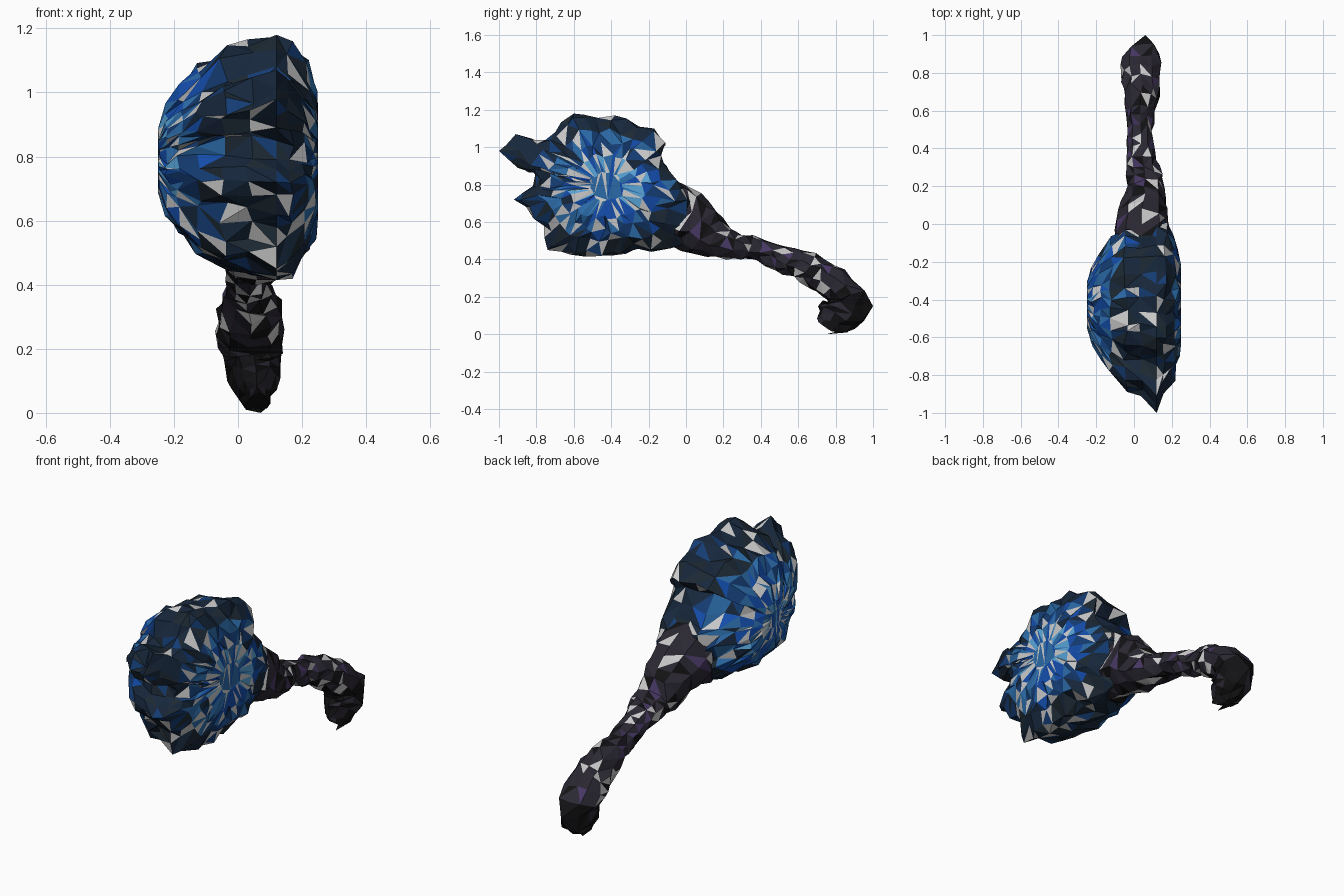
import bpy, bmesh, math, random
from mathutils import Vector

if "Cube" in bpy.data.objects:
    bpy.data.objects.remove(bpy.data.objects["Cube"])

random.seed(7)


def material(name, rgb):
    m = bpy.data.materials.new(name)
    m.diffuse_color = (*rgb, 1)
    m.use_nodes = True
    m.node_tree.nodes["Principled BSDF"].inputs["Base Color"].default_value = m.diffuse_color
    return m


grey = material("pale_grey", (0.52, 0.52, 0.52))
navy = material("navy", (0.008, 0.02, 0.044))
slate = material("slate", (0.012, 0.022, 0.034))
deep = material("deep_blue", (0.007, 0.045, 0.17))
royal = material("royal_blue", (0.007, 0.075, 0.42))
steel = material("steel_blue", (0.025, 0.15, 0.4))
sky = material("sky_blue", (0.1, 0.38, 0.7))
black = material("black", (0.006, 0.006, 0.007))
char = material("charcoal", (0.024, 0.021, 0.033))
violet = material("violet", (0.065, 0.04, 0.13))


def jit(a):
    return random.uniform(-a, a)


def loft(name, rings, palette, pick):
    """Skin equal rings with triangles, close both ends, colour by facet."""
    bm = bmesh.new()
    loops = [[bm.verts.new(p) for p in r] for r in rings]
    n = len(loops[0])
    for a, b in zip(loops, loops[1:]):
        for i in range(n):
            j = (i + 1) % n
            q = (a[i], a[j], b[j], b[i])
            k = random.choice((0, 1))
            bm.faces.new((q[k], q[k + 1], q[k + 2]))
            bm.faces.new((q[k], q[k + 2], q[(k + 3) % 4]))
    caps = [bm.faces.new(loops[0]), bm.faces.new(loops[-1])]
    bmesh.ops.triangulate(bm, faces=caps)
    bmesh.ops.recalc_face_normals(bm, faces=bm.faces)
    for f in bm.faces:
        f.material_index = palette.index(pick(f.calc_center_median()))
    me = bpy.data.meshes.new(name)
    bm.to_mesh(me)
    bm.free()
    for m in palette:
        me.materials.append(m)
    ob = bpy.data.objects.new(name, me)
    bpy.context.collection.objects.link(ob)
    return ob


# Head: ragged side outline (y, z), scaled through the thickness
outline = [(-1.0, .98), (-.91, 1.07), (-.75, 1.04), (-.6, 1.18), (-.38, 1.17),
           (-.25, 1.11), (-.17, 1.1), (-.11, 1.01), (-.17, .96), (-.07, .83),
           (.04, .7), (-.02, .48), (-.4, .42), (-.74, .45), (-.76, .58),
           (-.92, .72), (-.8, .79), (-.78, .85), (-.9, .89)]
cy, cz = -.42, .79
pts = []
for a, b in zip(outline, outline[1:] + outline[:1]):
    a, b = Vector(a), Vector(b)
    steps = max(1, round((b - a).length / .075))
    for i in range(steps):
        p = a.lerp(b, i / steps)
        if i:
            p += Vector((jit(.02), jit(.02)))
        pts.append(p)

levels = [(-.25, .12), (-.247, .26), (-.22, .44), (-.18, .6), (-.12, .76),
          (-.045, .9), (.035, .95), (.12, 1.0), (.165, .95), (.21, .78),
          (.235, .62), (.25, .44), (.25, .2)]
rings = []
for x, s in levels:
    a = 0 if s == 1 else .02 * min(1, s * 1.5)
    k = 1 if s == 1 else .6      # spikes soften into an ellipse off the rim
    ring = []
    for p in pts:
        d = p - Vector((cy, cz))
        t = math.atan2(d.y / .38, d.x / .43)
        e = Vector((.43 * math.cos(t), .38 * math.sin(t)))
        d = (d * k + e * (1 - k)) * s
        ring.append((max(-.25, min(.25, x + jit(a * .7))),
                     cy + d.x + jit(a), min(1.18, cz + d.y + jit(a))))
    rings.append(ring)


def head_colour(c):
    r = math.hypot((c.y - cy) / .46, (c.z - cz) / .38) + jit(.08)
    if random.random() < .13:
        return grey
    # broad dark rim, wider over the front
    if r > .78 or -.06 < c.x < .2 and r > .7:
        return random.choice((navy, navy, slate, slate, navy, navy, navy, deep))
    if r > .5:
        return random.choice((deep, steel, royal, deep, navy, steel))
    return random.choice((royal, steel, sky, steel, grey, royal))


loft("head", rings, [grey, navy, slate, deep, royal, steel, sky], head_colour)

# Handle: neck, shaft and hooked grip as (x, y, z, in-plane r, x r)
path = [(.04, -.28, .68, .2, .11), (.04, -.1, .65, .185, .145),
        (.045, 0, .61, .16, .14), (.055, .1, .55, .135, .12),
        (.06, .2, .49, .085, .1), (.05, .3, .47, .072, .085),
        (.035, .4, .45, .058, .07), (.03, .5, .41, .068, .068),
        (.035, .6, .375, .075, .075), (.04, .7, .325, .085, .1),
        (.035, .79, .275, .095, .105), (.04, .86, .2, .105, .1),
        (.05, .845, .125, .125, .08), (.055, .79, .06, .1, .055),
        (.065, .77, .025, .065, .03)]
fine = []
for a, b in zip(path, path[1:]):
    fine += [a, tuple((u + v) / 2 for u, v in zip(a, b))]
fine.append(path[-1])
SIDES = 10
rings = []
for i, (x, y, z, rn, rx) in enumerate(fine):
    p, q = fine[max(0, i - 2)], fine[min(len(fine) - 1, i + 2)]
    t = Vector((q[1] - p[1], q[2] - p[2])).normalized()
    ring = []
    for k in range(SIDES):
        g = math.tau * k / SIDES
        w = 1 + jit(.1)
        n = rn * w * math.cos(g)
        ring.append([x + rx * w * math.sin(g) + jit(.005),
                     y - t.y * n + jit(.012), max(.01, z + t.x * n + jit(.012))])
    rings.append(ring)

# Pull the rearmost corner into the grip's spur, and the lowest to the floor
verts = [v for r in rings for v in r]
max(verts, key=lambda v: v[1])[:] = (.06, 1.0, .15)
min(verts, key=lambda v: v[2])[:] = (.07, .75, 0)


def handle_colour(c):
    r = random.random()
    if c.z < .22:
        return char if r < .15 else black
    if r < .14:
        return grey
    return violet if r < .22 else black if r < .38 else char


loft("handle", rings, [grey, black, char, violet], handle_colour)
